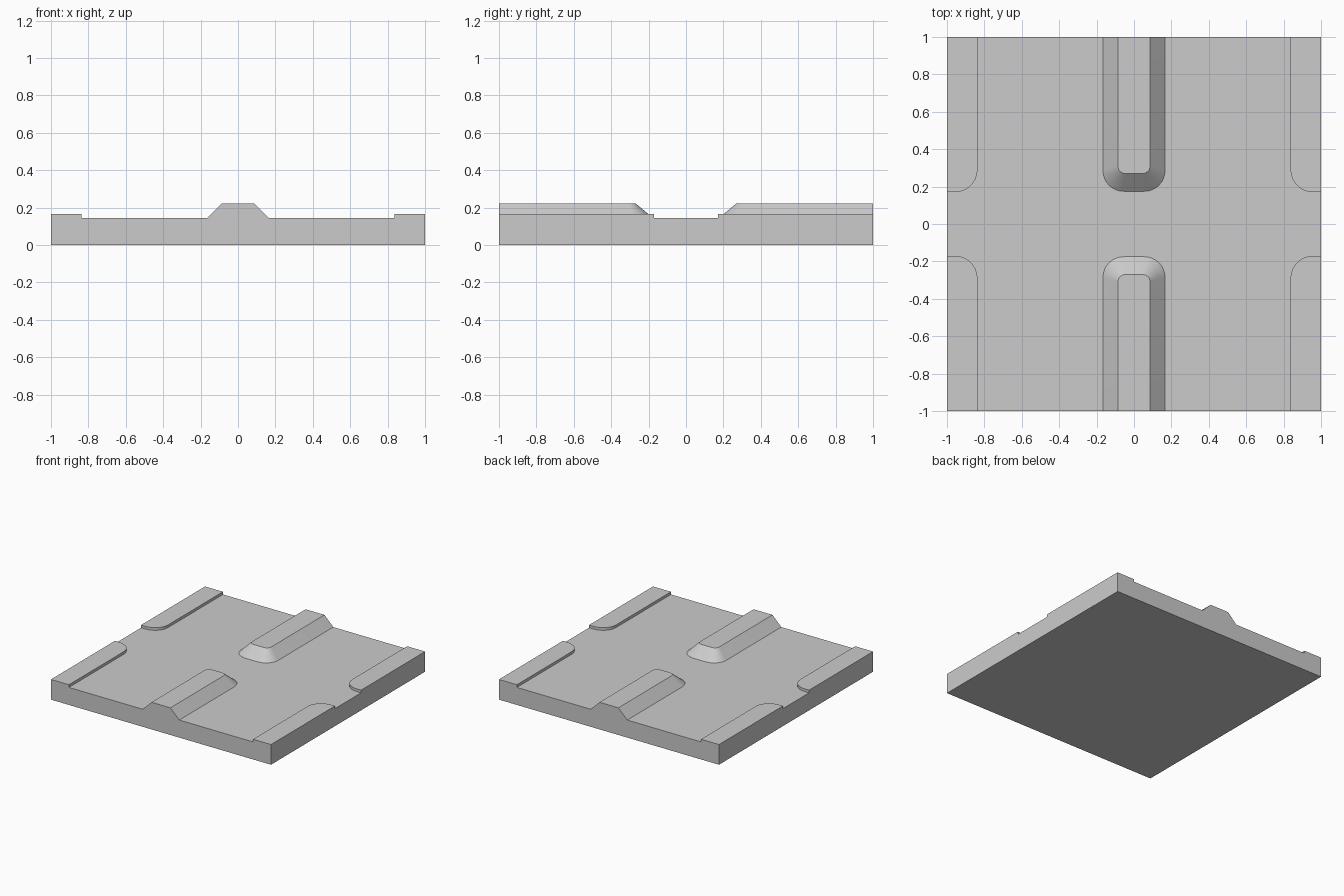
import bpy, bmesh
from math import sin, cos, pi, radians

if "Cube" in bpy.data.objects:
    bpy.data.objects.remove(bpy.data.objects["Cube"])

ROAD_Z, KERB_Z, MEDIAN_Z = 0.144, 0.166, 0.223


def arc(cx, cy, r, a0, a1, n=8):
    """Points along an arc, angles in degrees."""
    return [(cx + r * cos(radians(a0 + (a1 - a0) * i / n)),
             cy + r * sin(radians(a0 + (a1 - a0) * i / n))) for i in range(n + 1)]


def loft(name, lower, z0, upper, z1, underside=False):
    """Solid between two outlines (counter-clockwise) with equal point counts."""
    bm = bmesh.new()
    low = [bm.verts.new((x, y, z0)) for x, y in lower]
    top = [bm.verts.new((x, y, z1)) for x, y in upper]
    n = len(low)
    for i in range(n):
        j = (i + 1) % n
        bm.faces.new((low[i], low[j], top[j], top[i]))
    bm.faces.new(top)
    if underside:
        bm.faces.new(low[::-1])
    mesh = bpy.data.meshes.new(name)
    bm.to_mesh(mesh)
    bm.free()
    obj = bpy.data.objects.new(name, mesh)
    bpy.context.collection.objects.link(obj)
    bpy.ops.object.select_all(action='DESELECT')
    bpy.context.view_layer.objects.active = obj
    obj.select_set(True)
    bpy.ops.object.shade_smooth_by_angle(angle=radians(30))
    return obj


def mirror(obj, x, y):
    """Repeat a part across the centre of the tile."""
    mod = obj.modifiers.new("mirror", 'MIRROR')
    mod.use_axis = (x, y, False)
    mod.use_mirror_merge = False


def median_outline(half, end, r):
    """Strip running to the back edge, with rounded corners at the crossing."""
    return ([(half, 1), (-half, 1)]
            + arc(-half + r, end + r, r, 180, 270)
            + arc(half - r, end + r, r, 270, 360))


# Road slab
square = [(-1, -1), (1, -1), (1, 1), (-1, 1)]
loft("road_slab", square, 0, square, ROAD_Z, underside=True)

# Four raised pavements with a rounded inner corner
r = 0.12
kerb = [(1, 0.17), (1, 1), (0.837, 1)] + arc(0.837 + r, 0.17 + r, r, 180, 270)
mirror(loft("pavement", kerb, ROAD_Z, kerb, KERB_Z), True, True)

# Two sloped central medians
mirror(loft("median", median_outline(0.166, 0.175, 0.11), ROAD_Z,
            median_outline(0.086, 0.27, 0.04), MEDIAN_Z), False, True)
